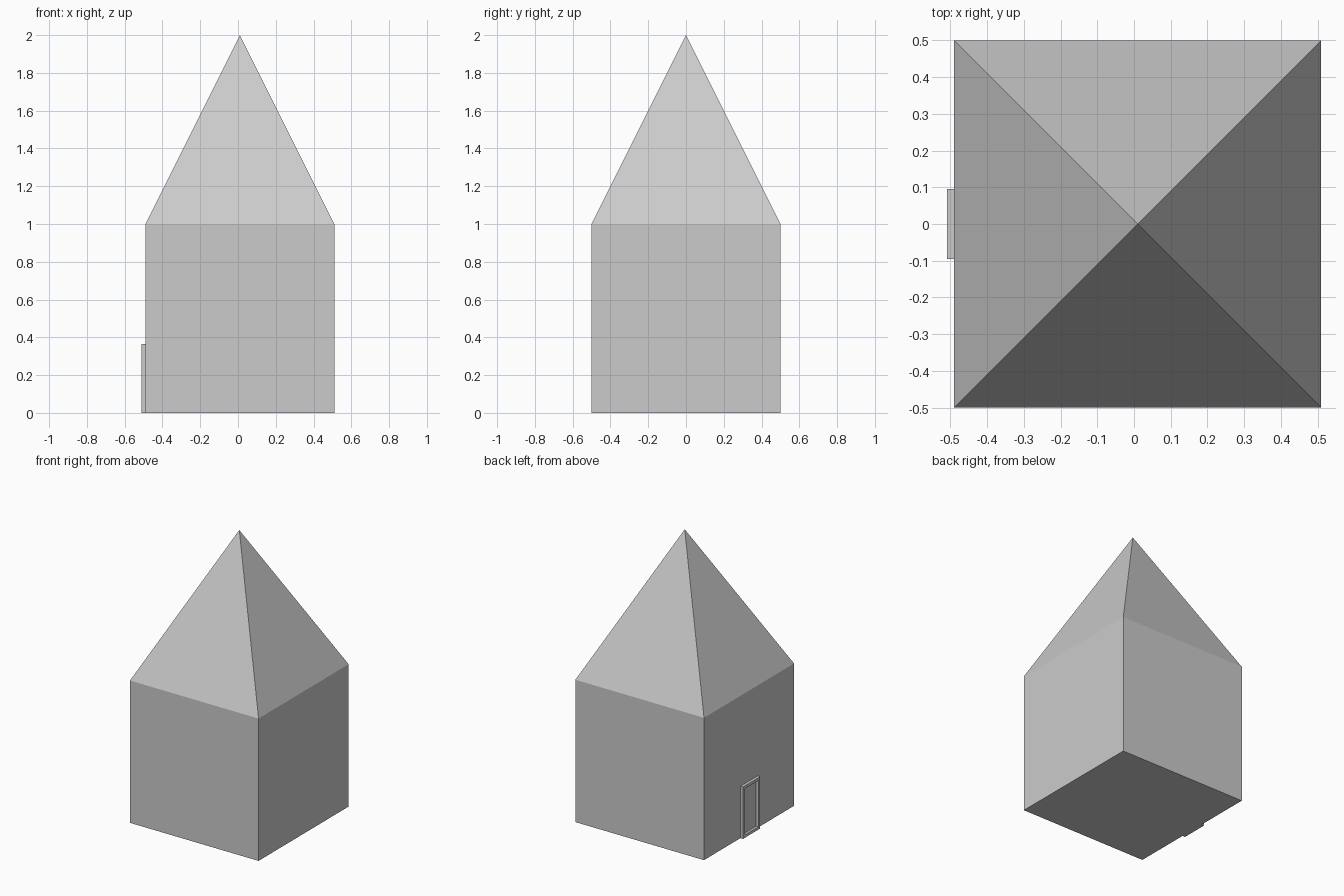
import bpy, bmesh, math
from mathutils import Vector

if "Cube" in bpy.data.objects:
    bpy.data.objects.remove(bpy.data.objects["Cube"])

CX = 0.01  # house centre, shifted so house plus door is centred on x = 0

# House body: unit cube standing on the ground
bpy.ops.mesh.primitive_cube_add(size=1, location=(CX, 0, 0.5))
bpy.context.object.name = "house_body"

# Roof: four-sided pyramid turned to line up with the walls
bpy.ops.mesh.primitive_cone_add(vertices=4, radius1=math.sqrt(0.5), radius2=0, depth=1,
                                end_fill_type='NOTHING', location=(CX, 0, 1.5),
                                rotation=(0, 0, math.pi / 4))
bpy.context.object.name = "roof"

# Door: thin block on the -x wall, front inset and pushed in to leave a raised frame
X0, X1, HALF_W, HEIGHT = -0.51, -0.49, 0.095, 0.365
bm = bmesh.new()
bmesh.ops.create_cube(bm, size=1)
for v in bm.verts:
    v.co = Vector((v.co.x * (X1 - X0) + (X0 + X1) / 2,
                   v.co.y * 2 * HALF_W,
                   (v.co.z + 0.5) * HEIGHT))
bm.normal_update()
front = min(bm.faces, key=lambda f: f.calc_center_median().x)
bmesh.ops.inset_region(bm, faces=[front], thickness=0.028, depth=0)
bmesh.ops.inset_region(bm, faces=[front], thickness=0, depth=0)
for v in front.verts:
    v.co.x = X1 - 0.003
mesh = bpy.data.meshes.new("door")
bm.to_mesh(mesh)
bm.free()
bpy.context.collection.objects.link(bpy.data.objects.new("door", mesh))
